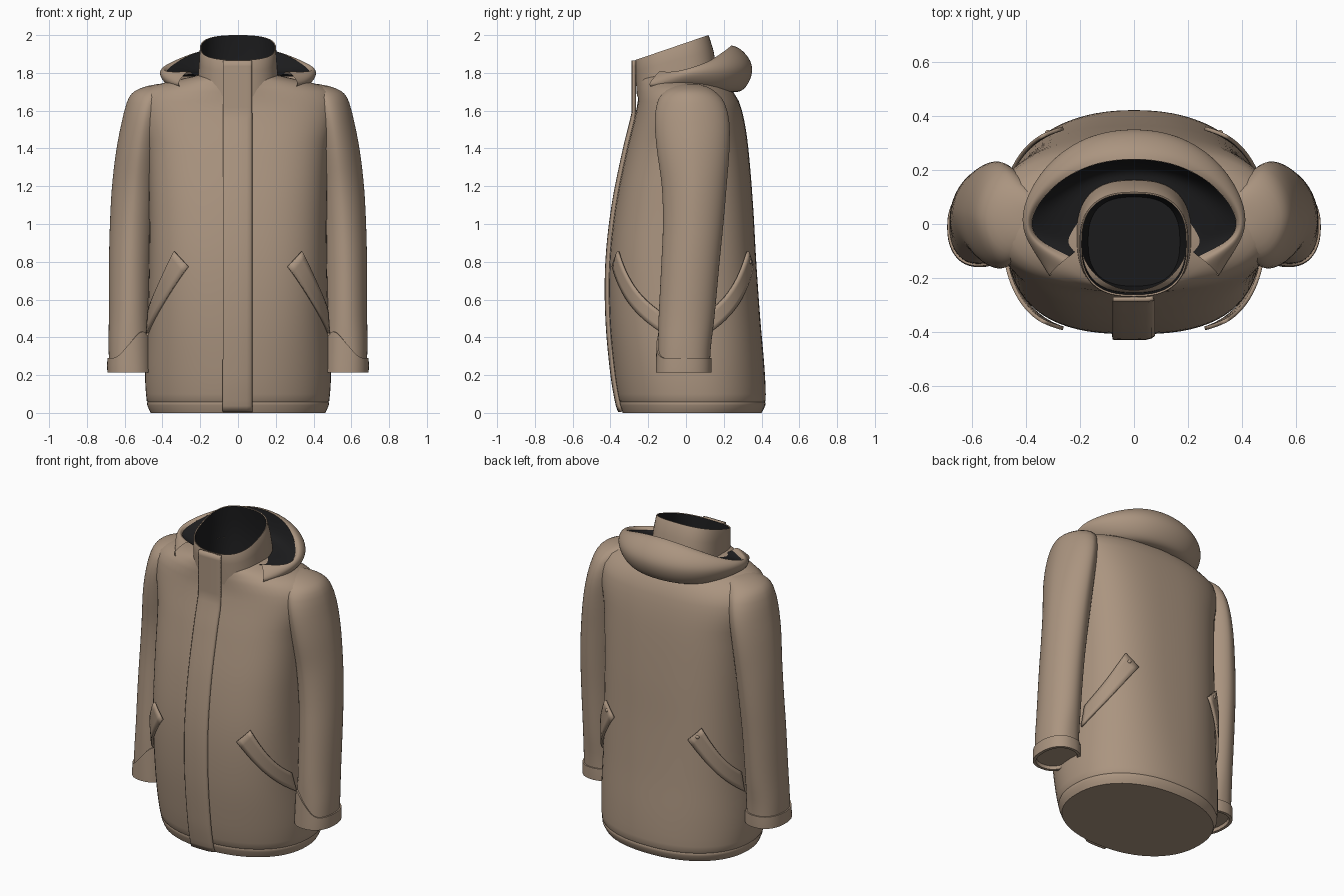
import bpy, bmesh, math
from mathutils import Vector

if "Cube" in bpy.data.objects:
    bpy.data.objects.remove(bpy.data.objects["Cube"])


def material(name, rgb):
    m = bpy.data.materials.new(name)
    m.diffuse_color = (*rgb, 1)
    m.use_nodes = True
    m.node_tree.nodes["Principled BSDF"].inputs["Base Color"].default_value = m.diffuse_color
    return m


TAN = material("tan_fabric", (0.405, 0.298, 0.215))
DARK = material("dark_lining", (0.012, 0.012, 0.013))


def make(name, verts, faces, mats=(TAN,), face_mat=None, mirror=False, subsurf=0, thick=0, angle=40):
    me = bpy.data.meshes.new(name)
    me.from_pydata([tuple(v) for v in verts], [], faces)
    for m in mats:
        me.materials.append(m)
    if face_mat:
        for p in me.polygons:
            p.material_index = face_mat[p.index]
    bm = bmesh.new()
    bm.from_mesh(me)
    bmesh.ops.recalc_face_normals(bm, faces=bm.faces)
    bm.to_mesh(me)
    bm.free()
    ob = bpy.data.objects.new(name, me)
    bpy.context.collection.objects.link(ob)
    bpy.ops.object.select_all(action='DESELECT')
    ob.select_set(True)
    bpy.context.view_layer.objects.active = ob
    bpy.ops.object.shade_smooth_by_angle(angle=math.radians(angle))
    if thick:
        s = ob.modifiers.new("thickness", 'SOLIDIFY')
        s.thickness, s.offset = thick, 0
    if mirror:
        ob.modifiers.new("mirror", 'MIRROR')
    if subsurf:
        s = ob.modifiers.new("smooth", 'SUBSURF')
        s.levels = s.render_levels = subsurf
        s.boundary_smooth = 'PRESERVE_CORNERS'
    return ob


def loft(name, rings, cap_start=True, cap_end=True, dark_from=None, **kw):
    n = len(rings[0])
    verts = [p for r in rings for p in r]
    faces, mat = [], []
    for i in range(len(rings) - 1):
        for j in range(n):
            k = (j + 1) % n
            faces.append((i*n + j, i*n + k, (i+1)*n + k, (i+1)*n + j))
            mat.append(int(dark_from is not None and i >= dark_from))
    if cap_start:
        faces.append(tuple(range(n)))
        mat.append(0)
    if cap_end:
        faces.append(tuple(range((len(rings)-1)*n, len(rings)*n)))
        mat.append(int(dark_from is not None))
    return make(name, verts, faces, (TAN, DARK), mat, **kw)


def grid(name, rows, **kw):
    n = len(rows[0])
    faces = [(i*n + j, i*n + j + 1, (i+1)*n + j + 1, (i+1)*n + j)
             for i in range(len(rows) - 1) for j in range(n - 1)]
    return make(name, [p for r in rows for p in r], faces, **kw)


def interp(table, z):
    """Smooth interpolation of table rows keyed on their first value."""
    z = min(max(z, table[0][0]), table[-1][0])
    i = max(k for k in range(len(table) - 1) if table[k][0] <= z)
    a, b = table[i], table[i + 1]
    p, q = table[max(i - 1, 0)], table[min(i + 2, len(table) - 1)]
    h = b[0] - a[0]
    t = (z - a[0]) / h
    out = []
    for k in range(1, len(a)):
        ma, mb = h*(b[k]-p[k])/(b[0]-p[0]), h*(q[k]-a[k])/(q[0]-a[0])
        out.append((2*t**3-3*t*t+1)*a[k] + (t**3-2*t*t+t)*ma + (3*t*t-2*t**3)*b[k] + (t**3-t*t)*mb)
    return out


def oval(x0, x1, yf, yb, n, a):
    """Point on a superellipse; angle 90 degrees faces the front."""
    c, s = math.cos(a), math.sin(a)
    x = math.copysign(abs(c)**(2/n), c)
    y = math.copysign(abs(s)**(2/n), s)
    return (x0+x1)/2 + x*(x1-x0)/2, (yf+yb)/2 - y*(yb-yf)/2


N = 72
ANG = [2*math.pi*j/N for j in range(N)]

# Body: z, half width, front y, back y, roundness
BODY = [(0, .462, -.335, .40, 2.2), (.04, .48, -.35, .42, 2.2), (.2, .492, -.378, .418, 2.25),
        (.5, .48, -.405, .393, 2.5), (.8, .472, -.405, .372, 2.7), (1.1, .472, -.372, .355, 2.75),
        (1.4, .485, -.312, .33, 2.75), (1.55, .52, -.275, .308, 2.6), (1.65, .53, -.255, .28, 2.4),
        (1.70, .51, -.255, .25, 2.1), (1.74, .42, -.255, .215, 1.85), (1.77, .29, -.255, .17, 1.9),
        (1.79, .20, -.245, .14, 2)]


def body_point(a, z, off=0):
    hx, yf, yb, n = interp(BODY, z)
    return Vector((*oval(-hx-off, hx+off, yf-off, yb+off, n, a), z))


def body_ring(z, off=0):
    return [body_point(a, z, off) for a in ANG]


zs = [0, .015, .04, .052, .058, .064] + [.1 + .05*i for i in range(33)] + [1.725, 1.74, 1.755, 1.77, 1.79]
loft("body", [body_ring(z, -.003 if z == .058 else 0) for z in zs], cap_end=False)

# Front placket following the chest and collar
rows = []
for i in range(61):
    z = .008 + 1.858 * i / 60
    hx, yf, yb, n = interp(BODY, z)
    row = []
    for x, off in ((-.078, .012), (-.074, .013), (-.04, .013), (0, .013), (.045, .012), (.062, .008), (.072, 0)):
        u = 1 if z > 1.6 else (1 - abs(x/hx)**n)**(1/n)
        y = (yf+yb)/2 - u*(yb-yf)/2 - off
        row.append((x, min(y, -.274 - off*.4) if z > 1.5 else y, z))
    rows.append(row)
grid("front_placket", rows, thick=.018)

# Sleeves: z, inner x, outer x, front y, back y, roundness
SLEEVE = [(.225, .462, .682, -.15, .125, 2.3), (.35, .463, .685, -.148, .132, 2.2),
          (.5, .46, .684, -.145, .15, 2), (.8, .452, .683, -.13, .178, 1.9),
          (1.0, .44, .678, -.122, .198, 1.85), (1.2, .42, .667, -.128, .215, 1.8),
          (1.4, .40, .643, -.155, .23, 1.8), (1.55, .38, .613, -.165, .228, 1.8),
          (1.65, .36, .586, -.15, .20, 1.8), (1.70, .345, .552, -.115, .155, 1.9),
          (1.728, .33, .49, -.07, .11, 2), (1.74, .33, .43, -.03, .07, 2)]


def sleeve_ring(z, off=0):
    x0, x1, yf, yb, n = interp(SLEEVE, z)
    return [(*oval(x0-off, x1+off, yf-off, yb+off, n, a), z) for a in ANG]


sz = [.24 + .05*i for i in range(29)] + [1.67, 1.69, 1.705, 1.718, 1.73, 1.74]
loft("sleeves", [sleeve_ring(z) for z in sz], mirror=True)


# Cuffs: upper edge rises towards the inner front
def cuff_top(off):
    ring = []
    for a in ANG:
        z = .29 + .14 * max(0, math.cos(a - math.radians(125)))**3
        x0, x1, yf, yb, n = interp(SLEEVE, z)
        ring.append((*oval(x0-off, x1+off, yf-off, yb+off, n, a), z))
    return ring


loft("cuffs", [cuff_top(-.004), cuff_top(.008), sleeve_ring(.25, .01),
               [(x, y, .215) for x, y, z in sleeve_ring(.225, .01)],
               [(x, y, .215) for x, y, z in sleeve_ring(.225, -.008)],
               [(x, y, .235) for x, y, z in sleeve_ring(.225, -.012)]], cap_start=False, mirror=True)


# Slanted pocket welts, front and back
def welt(name, side):
    rows = []
    for i in range(15):
        t = i / 14
        row = []
        for j in range(5):
            w = j / 4
            sag = -.03 * math.sin(math.pi * t)
            a = math.radians((64 - 11*w)*(1-t) + (11 + 3*w)*t)
            z = (.775 + .08*w)*(1-t) + (.41 + .13*w)*t + sag
            row.append(body_point(a * side, z, .006 + .014*(1-t)*(.4 + .6*w)))
        rows.append(row)
    grid(name, rows, thick=.014, mirror=True)


welt("front_pocket_welts", 1)
welt("back_pocket_welts", -1)

# Collar, with dark inside. Rows: half width, front y, back y, front z, back z
COLLAR = [(.214, -.26, .165, 1.675, 1.76), (.212, -.264, .162, 1.74, 1.83), (.206, -.268, .145, 1.81, 1.92),
          (.202, -.27, .122, 1.862, 1.994), (.199, -.268, .118, 1.868, 2.0), (.194, -.262, .112, 1.866, 1.998),
          (.194, -.256, .125, 1.80, 1.90), (.19, -.25, .13, 1.70, 1.76), (.17, -.23, .10, 1.55, 1.58)]
rings = []
for hx, yf, yb, zf, zb in COLLAR:
    pts = [oval(-hx, hx, yf, yb, 2.6, a) for a in ANG]
    rings.append([(x, y, zf + (zb-zf)*(y-yf)/(yb-yf)) for x, y in pts])
loft("collar", rings, cap_start=False, dark_from=5)

# Lowered hood: stations from centre back to front tip (rim, bulge, bottom, collar join)
HOOD = [((0, .245, 1.95), (0, .385, 1.835), (0, .32, 1.70), (0, .15, 1.81)),
        ((.14, .23, 1.935), (.18, .355, 1.83), (.16, .295, 1.70), (.10, .14, 1.81)),
        ((.26, .175, 1.895), (.32, .26, 1.82), (.28, .215, 1.705), (.17, .09, 1.80)),
        ((.345, .095, 1.845), (.405, .135, 1.81), (.355, .11, 1.72), (.20, .03, 1.79)),
        ((.39, .01, 1.805), (.435, .02, 1.80), (.385, .01, 1.735), (.20, -.03, 1.78)),
        ((.365, -.06, 1.785), (.405, -.08, 1.78), (.375, -.09, 1.73), (.20, -.06, 1.78)),
        ((.24, -.12, 1.795), (.30, -.17, 1.775), (.325, -.205, 1.735), (.20, -.09, 1.78))]
outer, inner = [], []
for st in HOOD:
    rim, bulge, low, col = map(Vector, st)
    ridge = rim.lerp(bulge, .35) + Vector((0, 0, .03))
    outer.append([rim, ridge, bulge, low, low.lerp(col, .35) - Vector((0, 0, .04))])
    mid = rim.lerp(col, .3)
    mid.z = min(rim.z - .01, 1.80)
    inner.append([rim, mid, col])
grid("hood", outer, mirror=True, subsurf=3, angle=180)
grid("hood_lining", inner, mats=(DARK,), mirror=True, subsurf=2, angle=180)


# Small snaps on the hood and back welts
def snap(name, p):
    for s in (-1, 1):
        bpy.ops.mesh.primitive_uv_sphere_add(segments=12, ring_count=8, radius=.012, location=(s*p[0], p[1], p[2]))
        ob = bpy.context.object
        ob.name = name
        ob.data.materials.append(TAN)
        bpy.ops.object.shade_smooth()


snap("hood_snap", (.37, -.085, 1.735))
snap("pocket_snap", body_point(math.radians(-56), .80, .018))
